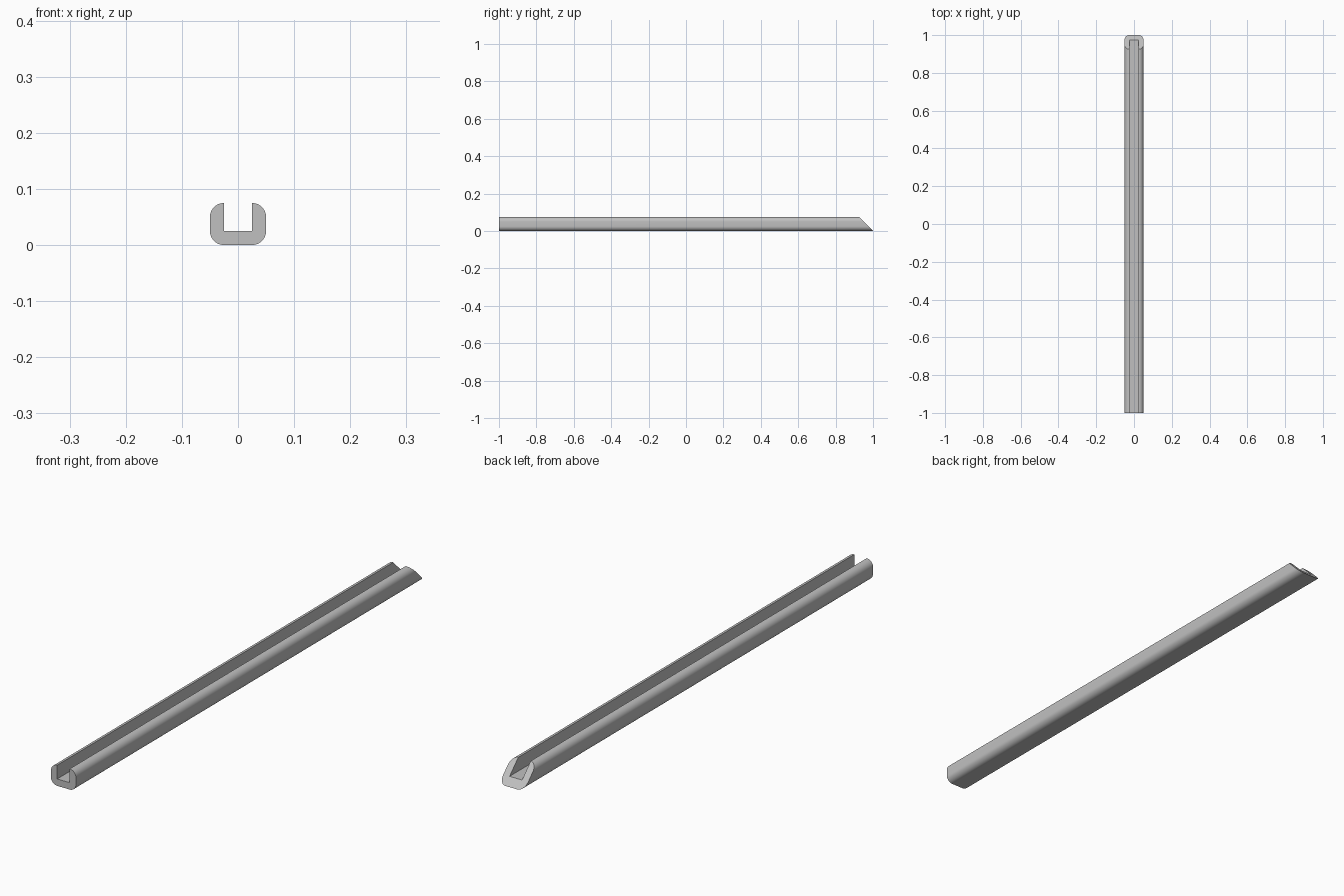
import bpy, bmesh, math

if "Cube" in bpy.data.objects:
    bpy.data.objects.remove(bpy.data.objects["Cube"])

WIDTH, HEIGHT, SLOT, FLOOR, RADIUS = 0.05, 0.075, 0.025, 0.025, 0.025
STEPS = 10


def arc(cx, cz, start, end):
    """Points of a rounded corner, angles in degrees."""
    angles = [math.radians(start + (end - start) * i / STEPS) for i in range(STEPS + 1)]
    return [(cx + RADIUS * math.cos(a), cz + RADIUS * math.sin(a)) for a in angles]


# Right half of the channel section, from the slot floor round to the underside
c = WIDTH - RADIUS
half = [(SLOT, FLOOR)] + arc(c, HEIGHT - RADIUS, 90, 0) + arc(c, RADIUS, 0, -90)
section = half + [(-x, z) for x, z in reversed(half)]

# Square front end, back end mitred at 45 degrees
bm = bmesh.new()
front = [bm.verts.new((x, -1, z)) for x, z in section]
back = [bm.verts.new((x, 1 - z, z)) for x, z in section]
bm.faces.new(front)
bm.faces.new(list(reversed(back)))
n = len(section)
for i in range(n):
    j = (i + 1) % n
    bm.faces.new((front[i], back[i], back[j], front[j]))
bmesh.ops.recalc_face_normals(bm, faces=bm.faces)

mesh = bpy.data.meshes.new("channel_rail")
bm.to_mesh(mesh)
bm.free()

# Plain grey
grey = bpy.data.materials.new("grey")
grey.diffuse_color = (0.53, 0.53, 0.53, 1)
grey.use_nodes = True
grey.node_tree.nodes["Principled BSDF"].inputs["Base Color"].default_value = grey.diffuse_color
mesh.materials.append(grey)

rail = bpy.data.objects.new("channel_rail", mesh)
bpy.context.collection.objects.link(rail)
bpy.context.view_layer.objects.active = rail
rail.select_set(True)
bpy.ops.object.shade_smooth_by_angle(angle=math.radians(30))
